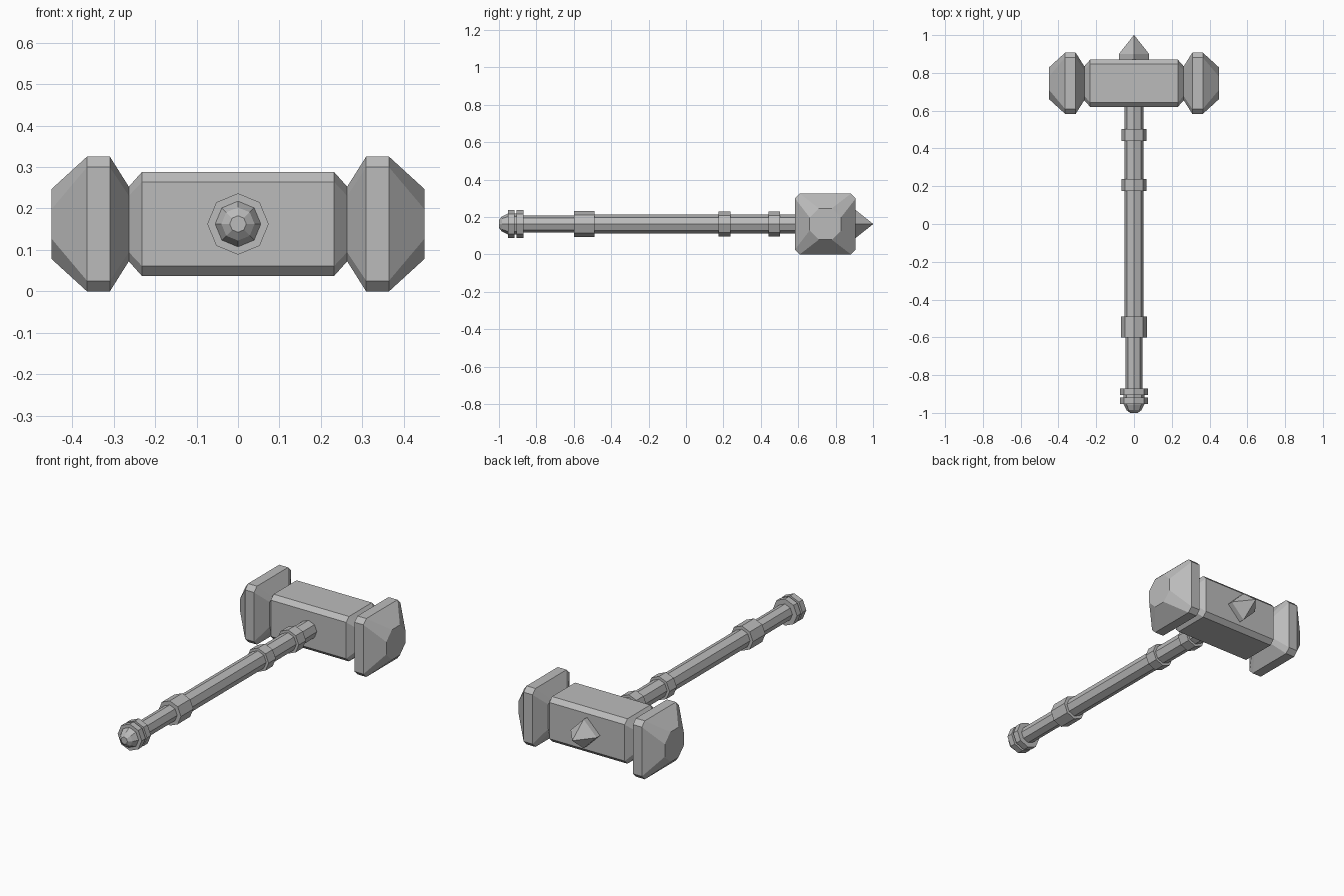
import bpy, bmesh, math
from mathutils import Vector

cube = bpy.data.objects.get("Cube")
if cube:
    bpy.data.objects.remove(cube)

steel = bpy.data.materials.new("grey_steel")
steel.use_nodes = True
steel.diffuse_color = (0.5, 0.5, 0.5, 1)
steel.node_tree.nodes["Principled BSDF"].inputs["Base Color"].default_value = (0.5, 0.5, 0.5, 1)

HEAD_Y, MID_Z = 0.745, 0.1625


def loft(name, rings):
    """Skin a list of matching rings and close both ends."""
    bm = bmesh.new()
    loops = [[bm.verts.new(p) for p in ring] for ring in rings]
    n = len(loops[0])
    for a, b in zip(loops, loops[1:]):
        for i in range(n):
            j = (i + 1) % n
            bm.faces.new((a[i], a[j], b[j], b[i]))
    bm.faces.new(loops[0])
    bm.faces.new(loops[-1])
    bmesh.ops.remove_doubles(bm, verts=bm.verts, dist=1e-4)
    bmesh.ops.recalc_face_normals(bm, faces=bm.faces)
    mesh = bpy.data.meshes.new(name)
    bm.to_mesh(mesh)
    bm.free()
    mesh.materials.append(steel)
    obj = bpy.data.objects.new(name, mesh)
    bpy.context.collection.objects.link(obj)
    return obj


def chamfered_square(x, half, flat):
    """Square across the head axis with its corners cut off."""
    corners = [(half, -flat), (half, flat), (flat, half), (-flat, half),
               (-half, flat), (-half, -flat), (-flat, -half), (flat, -half)]
    return [Vector((x, HEAD_Y + a, MID_Z + b)) for a, b in corners]


def octagon(y, r):
    """Octagon across the handle axis, with points on the axes."""
    return [Vector((r * math.cos(i * math.pi / 4), y, MID_Z + r * math.sin(i * math.pi / 4)))
            for i in range(8)]


def turned(name, profile):
    return loft(name, [octagon(y, r) for y, r in profile])


# Head: central block and two mirrored striking caps
block = [(0.265, 0.088, 0.066), (0.232, 0.125, 0.101)]
loft("head_block", [chamfered_square(-x, h, f) for x, h, f in block]
     + [chamfered_square(x, h, f) for x, h, f in reversed(block)])
cap = [(0.262, 0.088, 0.066), (0.309, 0.1625, 0.137),
       (0.364, 0.1625, 0.137), (0.45, 0.084, 0.035)]
for side, sign in (("left", 1), ("right", -1)):
    loft(side + "_striking_cap", [chamfered_square(sign * x, h, f) for x, h, f in cap])

# Handle and grip
turned("handle_shaft", [(-0.5, 0.051), (0.64, 0.051)])
turned("handle_grip", [(-0.9, 0.046), (-0.5, 0.046)])

# Bands around the handle
for name, start, end, r in (("upper_band", 0.44, 0.503, 0.066),
                            ("middle_band", 0.175, 0.238, 0.066),
                            ("grip_band", -0.6, -0.49, 0.069),
                            ("pommel_front_ring", -0.905, -0.87, 0.074),
                            ("pommel_end_ring", -0.952, -0.918, 0.074)):
    turned(name, [(start, r), (end, r)])

# Pommel
turned("pommel", [(-1.0, 0.02), (-0.985, 0.04), (-0.955, 0.055), (-0.9, 0.055)])

# Four-sided spike on the back of the head
def diamond(y, r):
    return octagon(y, r)[::2]
loft("back_spike", [diamond(0.86, 0.08), diamond(0.9, 0.08), diamond(1.0, 0.001)])
